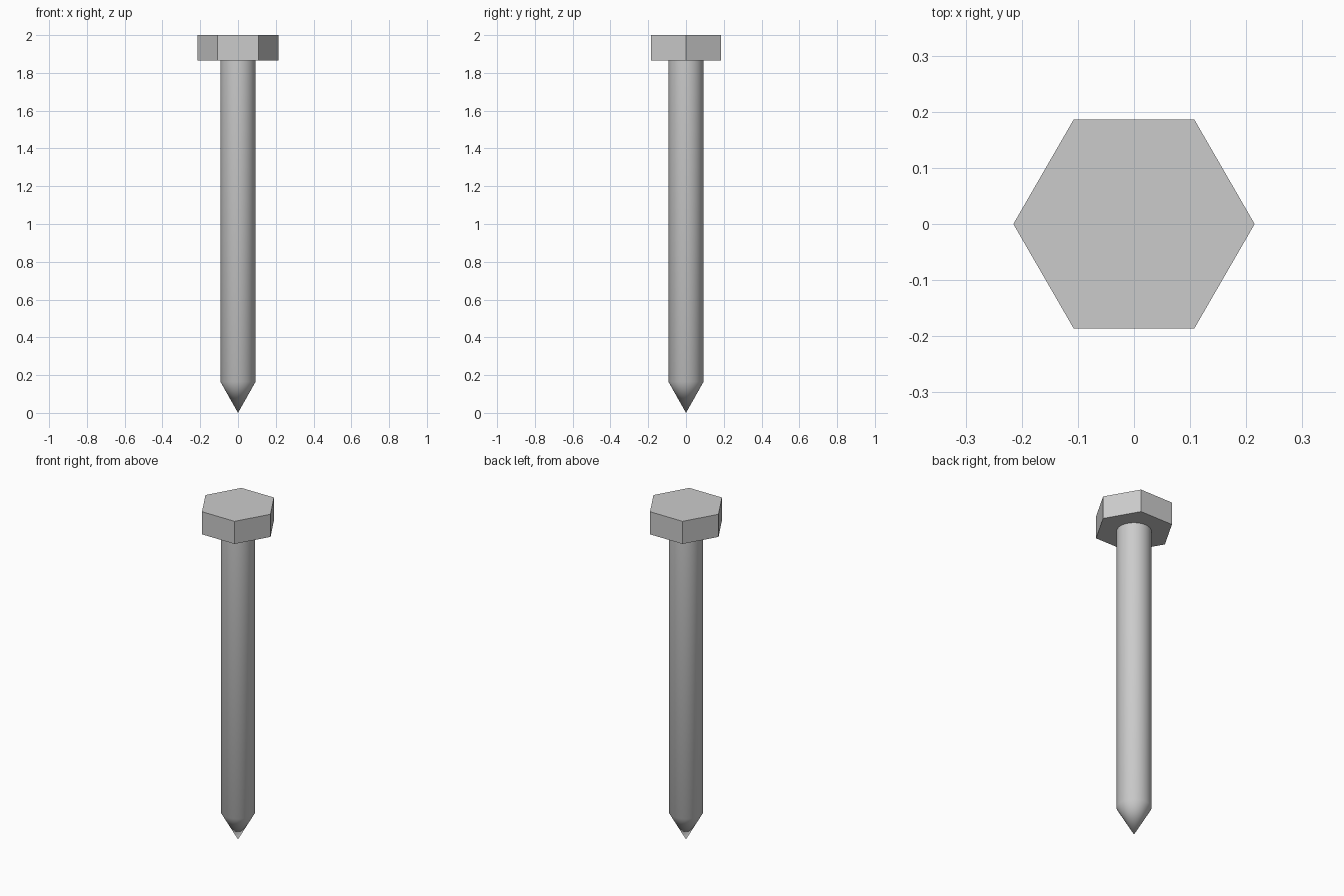
import bpy
import bmesh
import math

cube = bpy.data.objects.get("Cube")
if cube:
    bpy.data.objects.remove(cube, do_unlink=True)

steel = bpy.data.materials.new("grey_steel")
steel.use_nodes = True
GREY = (0.6, 0.6, 0.6, 1)
steel.diffuse_color = GREY
steel.node_tree.nodes["Principled BSDF"].inputs["Base Color"].default_value = GREY

HEAD_RADIUS, HEAD_BOTTOM, TOP = 0.215, 1.865, 2.0
SHANK_RADIUS, TIP_HEIGHT = 0.093, 0.165


def lathe(name, profile, sides):
    """Spin (radius, height) rings about z; zero radius makes a point."""
    bm = bmesh.new()
    rings = []
    for r, z in profile:
        count = sides if r else 1
        rings.append([bm.verts.new((r * math.cos(math.tau * i / sides),
                                    r * math.sin(math.tau * i / sides), z))
                      for i in range(count)])
    for low, high in zip(rings, rings[1:]):
        for i in range(sides):
            j = (i + 1) % sides
            if len(low) == 1:
                bm.faces.new((low[0], high[j], high[i]))
            else:
                bm.faces.new((low[i], low[j], high[j], high[i]))
    # Close open ends
    if len(rings[0]) > 1:
        bm.faces.new(rings[0][::-1])
    bm.faces.new(rings[-1])
    mesh = bpy.data.meshes.new(name)
    bm.to_mesh(mesh)
    bm.free()
    mesh.materials.append(steel)
    obj = bpy.data.objects.new(name, mesh)
    bpy.context.collection.objects.link(obj)
    return obj


# Hexagonal head, flat sided
lathe("hex_head", [(HEAD_RADIUS, HEAD_BOTTOM), (HEAD_RADIUS, TOP)], 6)

# Round shank with a pointed tip, smooth shaded
shank = lathe("pointed_shank", [(0, 0), (SHANK_RADIUS, TIP_HEIGHT),
                                (SHANK_RADIUS, HEAD_BOTTOM + 0.01)], 48)
bpy.ops.object.select_all(action="DESELECT")
shank.select_set(True)
bpy.context.view_layer.objects.active = shank
bpy.ops.object.shade_smooth_by_angle(angle=math.radians(35))
